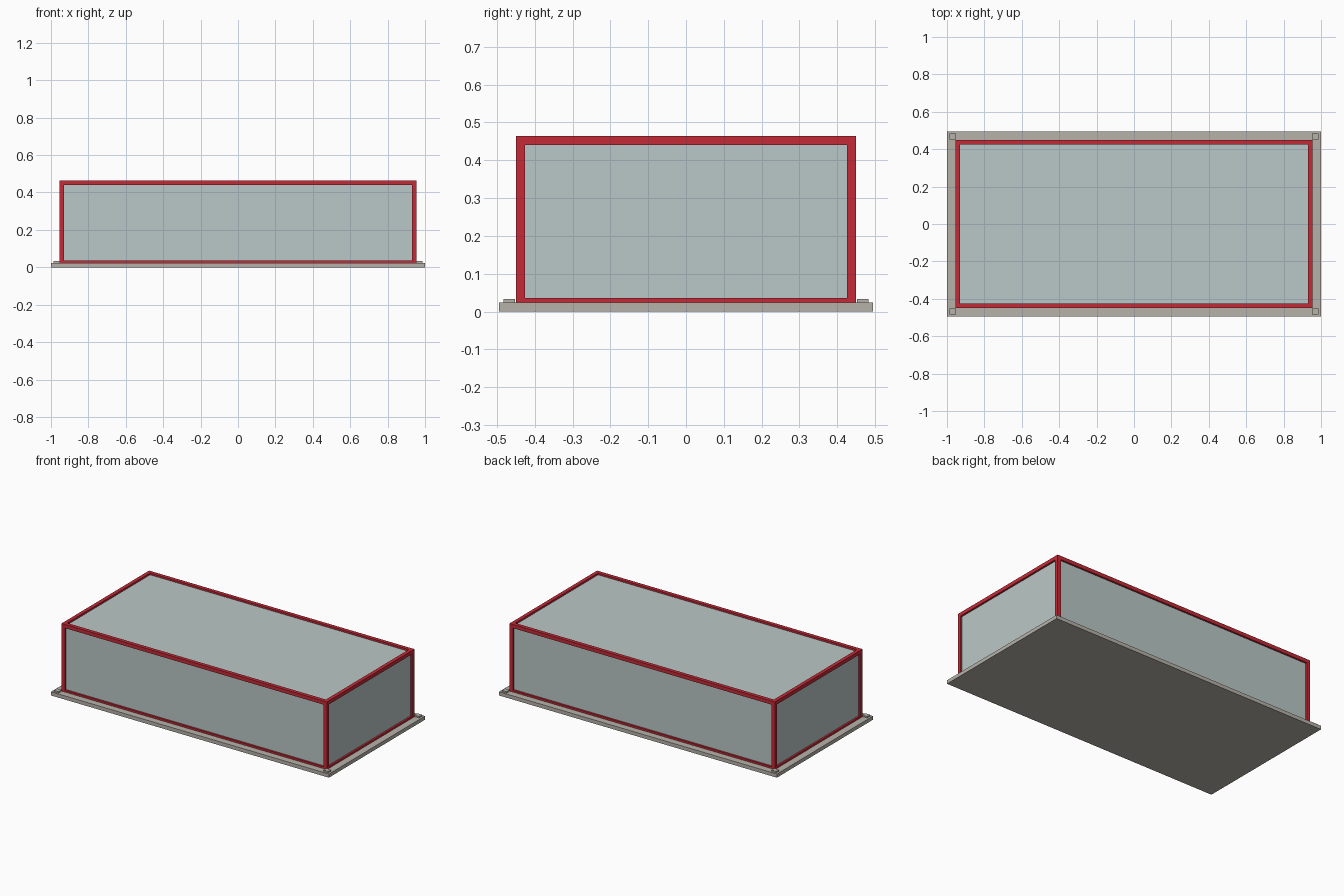
import bpy

cube = bpy.data.objects.get("Cube")
if cube:
    bpy.data.objects.remove(cube, do_unlink=True)


def material(name, rgb):
    m = bpy.data.materials.new(name)
    m.use_nodes = True
    m.diffuse_color = (*rgb, 1)
    m.node_tree.nodes["Principled BSDF"].inputs["Base Color"].default_value = (*rgb, 1)
    return m


RED = material("frame red", (0.56, 0.023, 0.038))
GLASS = material("pale glass", (0.49, 0.575, 0.57))
STONE = material("warm grey", (0.47, 0.445, 0.40))


def box(name, low, high, mat):
    """Box between two opposite corners."""
    centre = [(a + b) / 2 for a, b in zip(low, high)]
    bpy.ops.mesh.primitive_cube_add(size=1, location=centre)
    ob = bpy.context.object
    ob.name = name
    ob.scale = [b - a for a, b in zip(low, high)]
    bpy.ops.object.transform_apply(location=False, rotation=False, scale=True)
    ob.data.materials.append(mat)
    return ob


X, Y = 0.955, 0.45        # outer half sizes of the frame
BASE, TOP = 0.024, 0.464  # base surface and frame top
LOW = 0.036               # top of the lower rails, which sink into the base
T = 0.024                 # bar thickness
IN = 0.012                # glass recess

# Base slab
box("base", (-1, -0.494, 0), (1, 0.494, BASE), STONE)

# Glass body, recessed behind the frame
box("glass_panels", (-X + IN, -Y + IN, BASE), (X - IN, Y - IN, TOP - IN), GLASS)

sides = {"left": 1, "right": -1}
depths = {"front": -1, "back": 1}


def span(sign, inner, outer):
    return sorted((sign * inner, sign * outer))


# Corner posts and the small raised pads outside them
for dname, sy in depths.items():
    for sname, sx in sides.items():
        x0, x1 = span(sx, X - T, X)
        y0, y1 = span(sy, Y - T, Y)
        box(f"{dname}_{sname}_post", (x0, y0, BASE), (x1, y1, TOP), RED)
        x0, x1 = span(sx, X - 0.002, 0.987)
        y0, y1 = span(sy, Y + 0.002, 0.483)
        box(f"{dname}_{sname}_corner_pad", (x0, y0, BASE), (x1, y1, 0.033), STONE)

# Upper and lower rails between the posts
for level, z0, z1 in (("lower", BASE, LOW), ("upper", TOP - T, TOP)):
    for dname, sy in depths.items():
        y0, y1 = span(sy, Y - T, Y)
        box(f"{level}_{dname}_rail", (-X + T, y0, z0), (X - T, y1, z1), RED)
    for sname, sx in sides.items():
        x0, x1 = span(sx, X - T, X)
        box(f"{level}_{sname}_rail", (x0, -Y + T, z0), (x1, Y - T, z1), RED)
